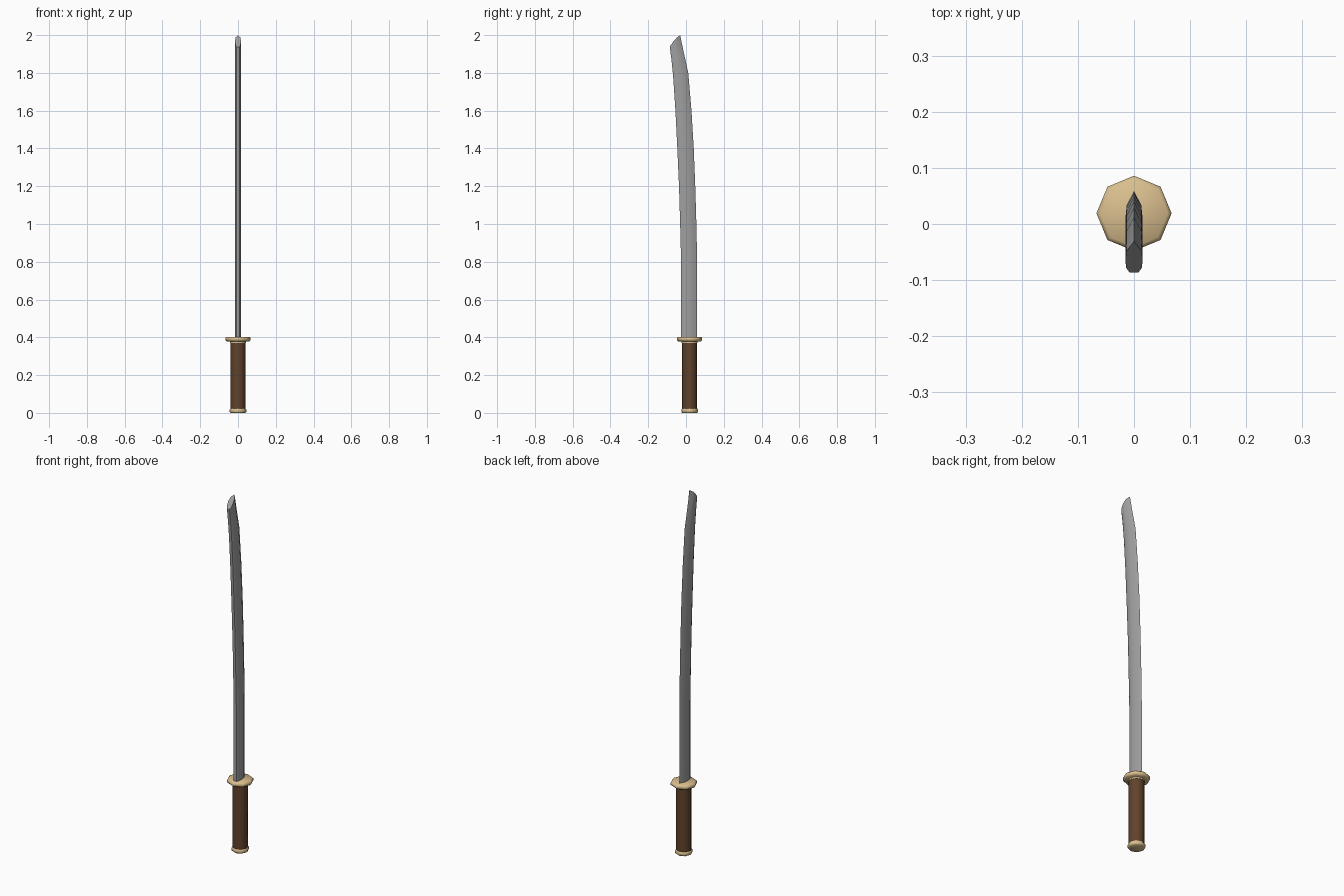
import bpy, bmesh, math

if "Cube" in bpy.data.objects:
    bpy.data.objects.remove(bpy.data.objects["Cube"])

def material(name, rgb):
    m = bpy.data.materials.new(name)
    m.diffuse_color = (*rgb, 1)
    m.use_nodes = True
    m.node_tree.nodes["Principled BSDF"].inputs["Base Color"].default_value = m.diffuse_color
    return m

steel = material("steel grey", (0.35, 0.35, 0.35))
brass = material("pale brass", (0.70, 0.52, 0.27))
brown = material("dark brown", (0.12, 0.055, 0.024))
CY = 0.019  # y of the grip axis

def finish(bm, name, mat, angle):
    bmesh.ops.recalc_face_normals(bm, faces=bm.faces)
    me = bpy.data.meshes.new(name)
    bm.to_mesh(me)
    bm.free()
    ob = bpy.data.objects.new(name, me)
    bpy.context.collection.objects.link(ob)
    me.materials.append(mat)
    bpy.ops.object.select_all(action='DESELECT')
    ob.select_set(True)
    bpy.context.view_layer.objects.active = ob
    bpy.ops.object.shade_smooth_by_angle(angle=math.radians(angle))
    return ob

def loft(name, rings, mat, angle):
    """Join rings of points into a closed skin with end caps."""
    bm = bmesh.new()
    rows = [[bm.verts.new(p) for p in r] for r in rings]
    n = len(rows[0])
    for a, b in zip(rows, rows[1:]):
        for i in range(n):
            j = (i + 1) % n
            bm.faces.new((a[i], a[j], b[j], b[i]))
    bm.faces.new(rows[0])
    bm.faces.new(rows[-1])
    return finish(bm, name, mat, angle)

def turned(name, profile, mat, sides=8, angle=50):
    rings = [[(r * math.sin(2 * math.pi * i / sides),
               CY + r * math.cos(2 * math.pi * i / sides), z)
              for i in range(sides)] for r, z in profile]
    return loft(name, rings, mat, angle)

# Grip and fittings
turned("pommel", [(0.039, 0), (0.044, 0.004), (0.044, 0.018), (0.040, 0.023)], brass)
turned("grip", [(0.040, 0.018), (0.040, 0.385)], brown)
turned("grip_collar", [(0.042, 0.371), (0.042, 0.385)], brass)
turned("guard", [(0.060, 0.379), (0.067, 0.385), (0.067, 0.397), (0.060, 0.403)], brass)

# Blade: (spine y, edge y, spine z, edge z) stations up to the slanted tip
stations = [
    (-0.026, 0.059, 0.39, 0.39), (-0.026, 0.059, 0.80, 0.80),
    (-0.031, 0.055, 1.00, 1.00), (-0.037, 0.049, 1.20, 1.20),
    (-0.046, 0.041, 1.40, 1.40), (-0.056, 0.029, 1.60, 1.60),
    (-0.068, 0.012, 1.78, 1.80), (-0.077, -0.010, 1.87, 1.90),
    (-0.086, -0.031, 1.938, 2.0)]
# Cross-section: (half thickness, fraction from spine to sharp edge)
half = [(0.008, 0.0), (0.014, 0.14), (0.0155, 0.40), (0.013, 0.70)]
section = half + [(0, 1)] + [(-x, t) for x, t in reversed(half)]
rings = []
for k, (y0, y1, z0, z1) in enumerate(stations):
    last = k == len(stations) - 1
    rings.append([(x, y0 + (y1 - y0) * t,
                   z0 + (z1 - z0) * t + (0.03 * t * (1 - t) if last else 0))
                  for x, t in section])
loft("blade", rings, steel, 45)
